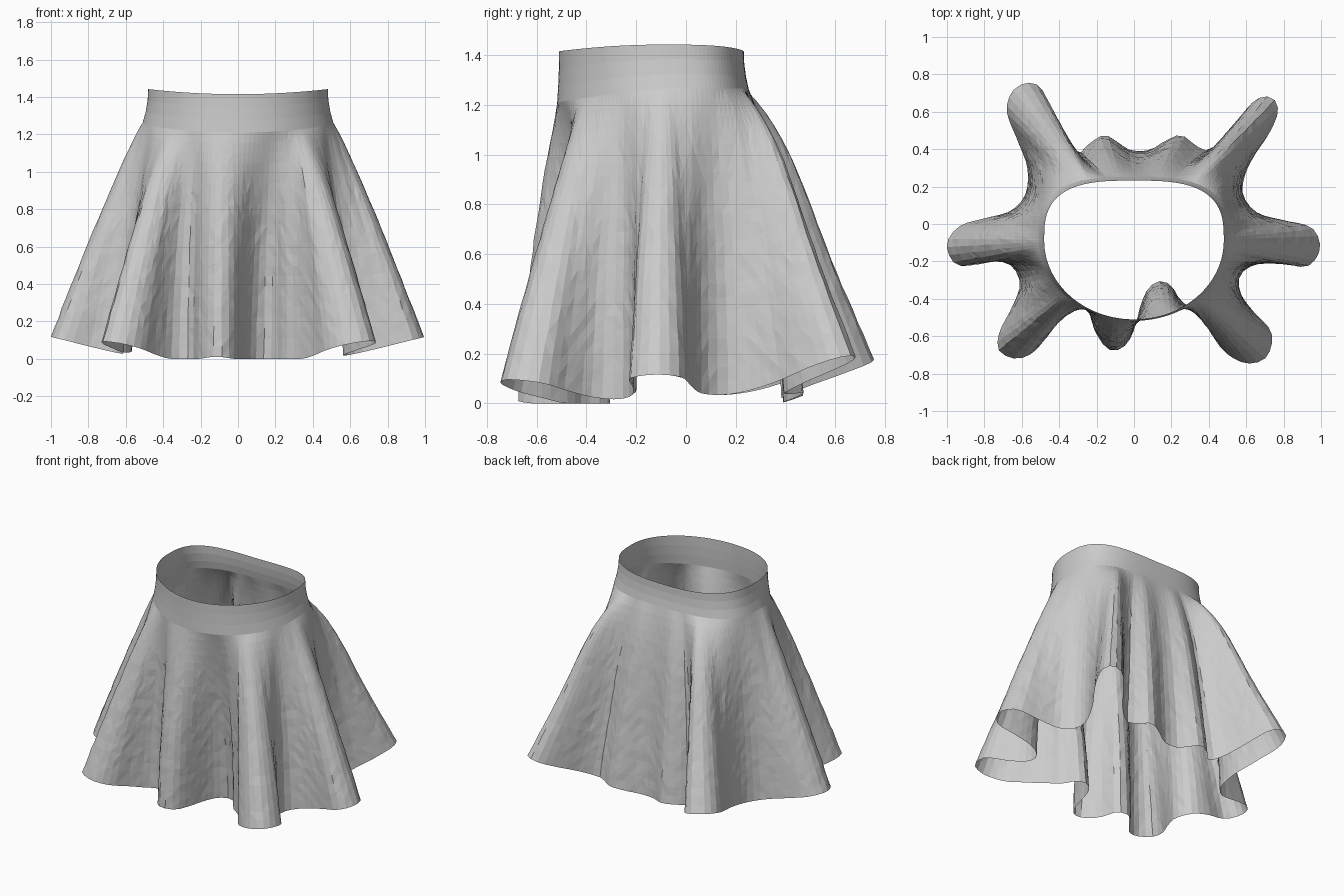
import bpy, bmesh, math, random
from mathutils import Vector

if "Cube" in bpy.data.objects:
    bpy.data.objects.remove(bpy.data.objects["Cube"])
random.seed(4)

N, ROWS, CY = 180, 22, -0.09
# hem outline seen from above, anticlockwise from the front centre
HEM = [(.01,-.53),(.04,-.42),(.08,-.34),(.14,-.305),(.2,-.33),(.25,-.41),(.33,-.47),(.41,-.57),
       (.48,-.68),(.6,-.745),(.71,-.71),(.735,-.58),(.64,-.47),(.57,-.37),(.57,-.27),(.66,-.215),
       (.8,-.215),(.93,-.225),(.995,-.13),(.95,-.02),(.8,.02),(.66,.06),(.585,.15),(.59,.25),
       (.64,.36),(.72,.48),(.77,.6),(.74,.675),(.66,.67),(.58,.59),(.48,.46),(.39,.395),
       (.33,.42),(.25,.475),(.16,.44),(.08,.395),(-.02,.395),(-.09,.44),(-.16,.475),(-.24,.43),
       (-.3,.38),(-.38,.47),(-.45,.63),(-.5,.73),(-.57,.755),(-.65,.71),(-.68,.6),(-.62,.44),
       (-.57,.3),(-.58,.16),(-.66,.07),(-.8,.03),(-.93,-.01),(-1,-.1),(-.97,-.2),(-.9,-.225),
       (-.77,-.2),(-.66,-.22),(-.61,-.32),(-.65,-.44),(-.72,-.58),(-.72,-.68),(-.62,-.72),(-.52,-.67),
       (-.43,-.54),(-.34,-.45),(-.25,-.46),(-.21,-.57),(-.15,-.66),(-.09,-.675),(-.03,-.63)]

def spline(pts, sub=12):
    out, n = [], len(pts)
    for i in range(n):
        a, b, c, d = (Vector(pts[(i + k) % n]) for k in (-1, 0, 1, 2))
        for j in range(sub):
            t = j / sub
            out.append(.5 * (2*b + (c-a)*t + (2*a-5*b+4*c-d)*t*t + (3*b-a-3*c+d)*t**3))
    return out

def resample(pts, n):
    loop = pts + [pts[0]]
    acc = [0]
    for a, b in zip(loop, loop[1:]):
        acc.append(acc[-1] + (b - a).length)
    out, k = [], 0
    for i in range(n):
        s = acc[-1] * i / n
        while acc[k + 1] < s:
            k += 1
        out.append(loop[k].lerp(loop[k+1], (s - acc[k]) / max(acc[k+1] - acc[k], 1e-9)))
    return out

def waist(a, flare=1.0):
    # rounded front, squarer back; only sides and back flare
    c, s = math.cos(a), math.sin(a)
    e, b = (2.0, .42) if s < 0 else (3.0, .322)
    r = (abs(c / .48)**e + abs(s / b)**e) ** (-1 / e)
    r *= 1 + (flare - 1) * (1 + .7 * min(s, 0))
    return Vector((r * c, CY + r * s))

def joint_z(a):
    # the waistband reaches lower at the front
    return 1.265 + .055 * min(math.sin(a), 0)

hem = resample(spline(HEM), N)
# smoothed direction of every hem point ties it to a point on the waist
ang = [math.atan2(hem[0].y - CY, hem[0].x)]
for p in hem[1:]:
    a = math.atan2(p.y - CY, p.x)
    ang.append(a + 2 * math.pi * round((ang[-1] - a) / (2 * math.pi)))
W = 8
def smooth_angle(i):
    return sum(ang[(i+k) % N] + 2*math.pi*((i+k) // N) for k in range(-W, W+1)) / (2*W + 1)
dirs = [smooth_angle(i) for i in range(N)]

bm = bmesh.new()
rows = []
def add_row(f):
    rows.append([bm.verts.new(f(i)) for i in range(N)])

# waistband
for t in (0, .33, .67):
    def band(i):
        q = waist(dirs[i], 1 + .06 * t * t)
        top = 1.415 + .027 * (q.x / .48)**2
        return (q.x, q.y, top + (joint_z(dirs[i]) - top) * t)
    add_row(band)

# pleated skirt: small folds drop quickly then hang, big folds flare evenly
for j in range(ROWS + 1):
    s = j / ROWS
    def fold(i):
        p = waist(dirs[i], 1.06)
        h = hem[i]
        k = max(0, 1 - (h - p).length / .35)
        w = (1 - k) * s ** .9 + k * (1 - (1 - s) ** 2)
        w += .09 * math.sin(math.pi * s) * (1 - s) ** 3 * min(1, max(0, p.y * 5)) * 2.5
        q = p.lerp(h, min(w, 1))
        r = (h - Vector((0, -.13))).length
        back = min(1, max(0, h.y / .5))
        zh = (.125 + .045 * back) * (max(0, r - .5) / .53) ** 1.1
        z0 = joint_z(dirs[i])
        m = .002 * min(1, s * 3) if j < ROWS else 0
        return (q.x + random.uniform(-m, m), q.y + random.uniform(-m, m),
                z0 + (zh - z0) * s + random.uniform(-m, m))
    add_row(fold)

for a, b in zip(rows, rows[1:]):
    for i in range(N):
        k = (i + 1) % N
        bm.faces.new((a[i], b[i], b[k], a[k]))
bmesh.ops.triangulate(bm, faces=bm.faces[:])
me = bpy.data.meshes.new("skirt")
bm.to_mesh(me)
bm.free()
ob = bpy.data.objects.new("skirt", me)
bpy.context.collection.objects.link(ob)
mat = bpy.data.materials.new("grey cloth")
mat.diffuse_color = (.6, .6, .6, 1)
mat.use_nodes = True
mat.node_tree.nodes["Principled BSDF"].inputs["Base Color"].default_value = mat.diffuse_color
me.materials.append(mat)
